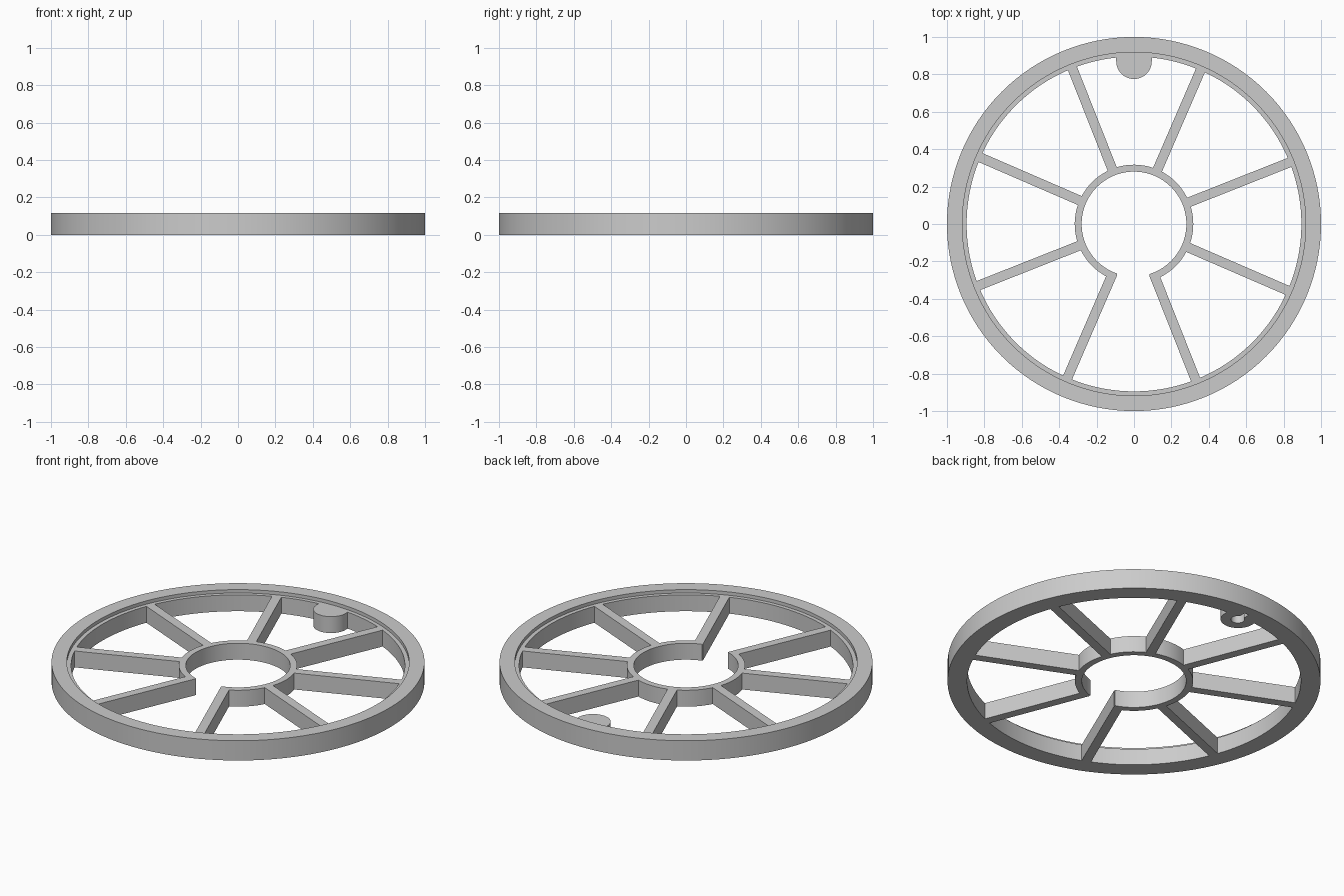
import bpy
import bmesh
from math import cos, sin, radians, tau

if "Cube" in bpy.data.objects:
    bpy.data.objects.remove(bpy.data.objects["Cube"], do_unlink=True)

HEIGHT = 0.117      # full rim height
WEB = 0.097         # height of ledge, spokes, hub and boss
TURN = 21.6         # angle of the first spoke
HALF = 0.026        # half the spoke width
SEGMENTS = 128

grey = bpy.data.materials.new("plain grey")
grey.use_nodes = True
grey.diffuse_color = (0.6, 0.6, 0.6, 1)
grey.node_tree.nodes["Principled BSDF"].inputs["Base Color"].default_value = (0.6, 0.6, 0.6, 1)


def finish(name, bm):
    bmesh.ops.recalc_face_normals(bm, faces=bm.faces)
    mesh = bpy.data.meshes.new(name)
    bm.to_mesh(mesh)
    bm.free()
    mesh.materials.append(grey)
    obj = bpy.data.objects.new(name, mesh)
    bpy.context.collection.objects.link(obj)
    return obj


def arc(radius, start, end, steps, cy=0.0):
    angles = [radians(start + (end - start) * i / steps) for i in range(steps + 1)]
    return [(radius * cos(a), cy + radius * sin(a)) for a in angles]


def prism(name, outline, bottom, top):
    bm = bmesh.new()
    face = bm.faces.new([bm.verts.new((x, y, bottom)) for x, y in outline])
    out = bmesh.ops.extrude_face_region(bm, geom=[face])
    moved = [v for v in out["geom"] if isinstance(v, bmesh.types.BMVert)]
    bmesh.ops.translate(bm, verts=moved, vec=(0, 0, top - bottom))
    return finish(name, bm)


def lathe(name, profile):
    bm = bmesh.new()
    rings = [[bm.verts.new((r * cos(tau * i / SEGMENTS), r * sin(tau * i / SEGMENTS), z))
              for r, z in profile] for i in range(SEGMENTS)]
    n = len(profile)
    for i, ring in enumerate(rings):
        after = rings[(i + 1) % SEGMENTS]
        for j in range(n):
            k = (j + 1) % n
            bm.faces.new((ring[j], after[j], after[k], ring[k]))
    return finish(name, bm)


# Rim with a stepped ledge inside its upper edge
rim = lathe("rim", [(1, 0), (1, HEIGHT), (0.918, HEIGHT), (0.918, WEB), (0.895, WEB), (0.895, 0)])

# Open hub, with its gap between the two front spokes
first, last = TURN + 270 - 4.7, TURN + 585 + 4.7
hub = prism("hub", arc(0.317, first, last, 80) + arc(0.28, last, first, 80), 0, WEB)

# Eight radial spokes
spokes = []
for i in range(8):
    a = radians(TURN + 45 * i)
    corners = [(0.285, -HALF), (0.905, -HALF), (0.905, HALF), (0.285, HALF)]
    outline = [(r * cos(a) - s * sin(a), r * sin(a) + s * cos(a)) for r, s in corners]
    spokes.append(prism(f"spoke_{i + 1}", outline, 0, WEB))

# Rounded boss inside the back of the rim
boss = prism("boss", arc(0.095, 180, 360, 32, 0.87) + [(0.095, 0.905), (-0.095, 0.905)], 0, WEB)

# Blind keyhole pocket in the underside of the boss
cutter = prism("keyhole_cutter", arc(0.037, 113, 427, 32, 0.865) + [(0.0145, 0.94), (-0.0145, 0.94)],
               -0.05, 0.07)
cutter.hide_render = True
for obj in (rim, boss):
    mod = obj.modifiers.new("keyhole", "BOOLEAN")
    mod.operation = "DIFFERENCE"
    mod.solver = "EXACT"
    mod.object = cutter
    bpy.context.view_layer.objects.active = obj
    bpy.ops.object.modifier_apply(modifier=mod.name)
bpy.data.objects.remove(cutter, do_unlink=True)

# Smooth the round walls and keep the corners sharp
bpy.ops.object.select_all(action="DESELECT")
for obj in [rim, hub, boss] + spokes:
    obj.select_set(True)
bpy.context.view_layer.objects.active = rim
bpy.ops.object.shade_smooth_by_angle(angle=radians(30))
